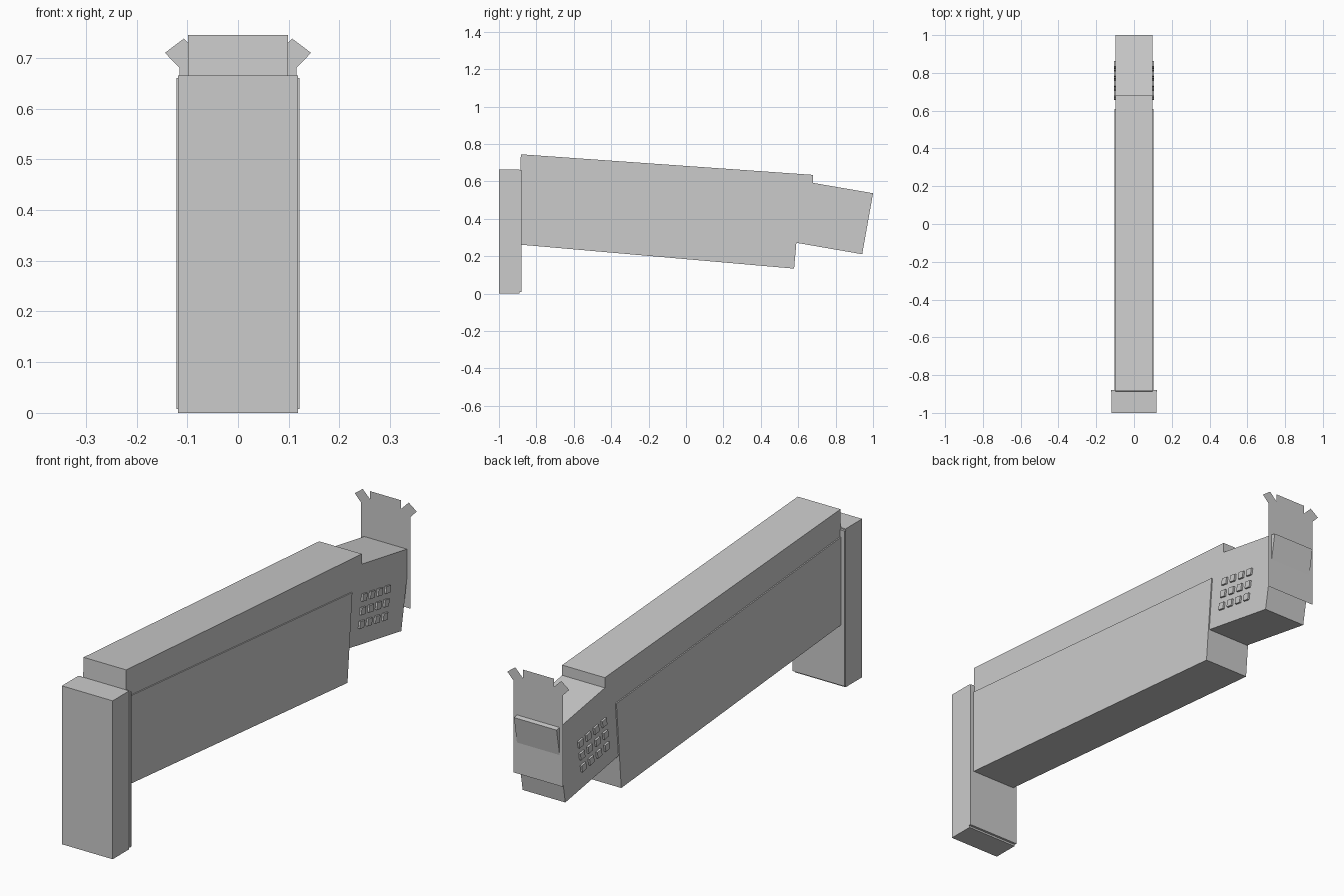
import bpy, bmesh, math
from mathutils import Matrix, Vector

if "Cube" in bpy.data.objects:
    bpy.data.objects.remove(bpy.data.objects["Cube"])

grey = bpy.data.materials.new("plain grey")
grey.diffuse_color = (0.6, 0.6, 0.6, 1)
grey.use_nodes = True
grey.node_tree.nodes["Principled BSDF"].inputs["Base Color"].default_value = grey.diffuse_color


def finish(name, bm):
    bmesh.ops.recalc_face_normals(bm, faces=bm.faces)
    me = bpy.data.meshes.new(name)
    bm.to_mesh(me)
    bm.free()
    me.materials.append(grey)
    ob = bpy.data.objects.new(name, me)
    bpy.context.collection.objects.link(ob)
    return ob


def prism(name, profile, half):
    """Extrude a (y, z) side profile symmetrically across x."""
    bm = bmesh.new()
    face = bm.faces.new([bm.verts.new((-half, y, z)) for y, z in profile])
    ext = bmesh.ops.extrude_face_region(bm, geom=[face])
    moved = [v for v in ext["geom"] if isinstance(v, bmesh.types.BMVert)]
    bmesh.ops.translate(bm, verts=moved, vec=(2 * half, 0, 0))
    return finish(name, bm)


def rect(y0, y1, z0, z1):
    return [(y0, z0), (y1, z0), (y1, z1), (y0, z1)]


# Upright block at the front, with its thin backing slab
prism("front_block", rect(-1.0, -0.89, 0.0, 0.665), 0.118)
prism("front_block_backing", rect(-0.89, -0.88, 0.008, 0.66), 0.121)

# Sloping upper beam running into the tilted tail
prism("beam_and_tail", [(-0.883, 0.745), (0.68, 0.635), (0.68, 0.592), (1.0, 0.537),
                        (0.942, 0.211), (0.55, 0.279), (0.55, 0.42), (-0.89, 0.55)], 0.099)

# Slightly wider lower body
prism("lower_body", [(-0.885, 0.631), (0.61, 0.501), (0.578, 0.134), (-0.885, 0.262)], 0.104)

# Grid of small studs on both sides of the tail
bm = bmesh.new()
tilt = Matrix.Rotation(math.radians(-9.7), 4, 'X')
for side in (-1, 1):
    for row in range(3):
        for col in range(4):
            offset = tilt @ Vector((0, (col - 1.5) * 0.0525, (row - 1) * 0.0545))
            pos = Vector((side * 0.1, 0.759, 0.384)) + offset
            size = Matrix.Diagonal((0.014, 0.029, 0.029, 1))
            bmesh.ops.create_cube(bm, size=1, matrix=Matrix.Translation(pos) @ tilt @ size)
finish("tail_studs", bm)

# Flat upright sheet through the tail end, with two angled ears
half = [(0.115, 0.295), (0.115, 0.68), (0.144, 0.71), (0.107, 0.738),
        (0.072, 0.703), (0.072, 0.738)]
outline = half + [(-x, z) for x, z in reversed(half)]
bm = bmesh.new()
bm.faces.new([bm.verts.new((x, 0.98, z)) for x, z in outline])
finish("rear_sheet", bm)
